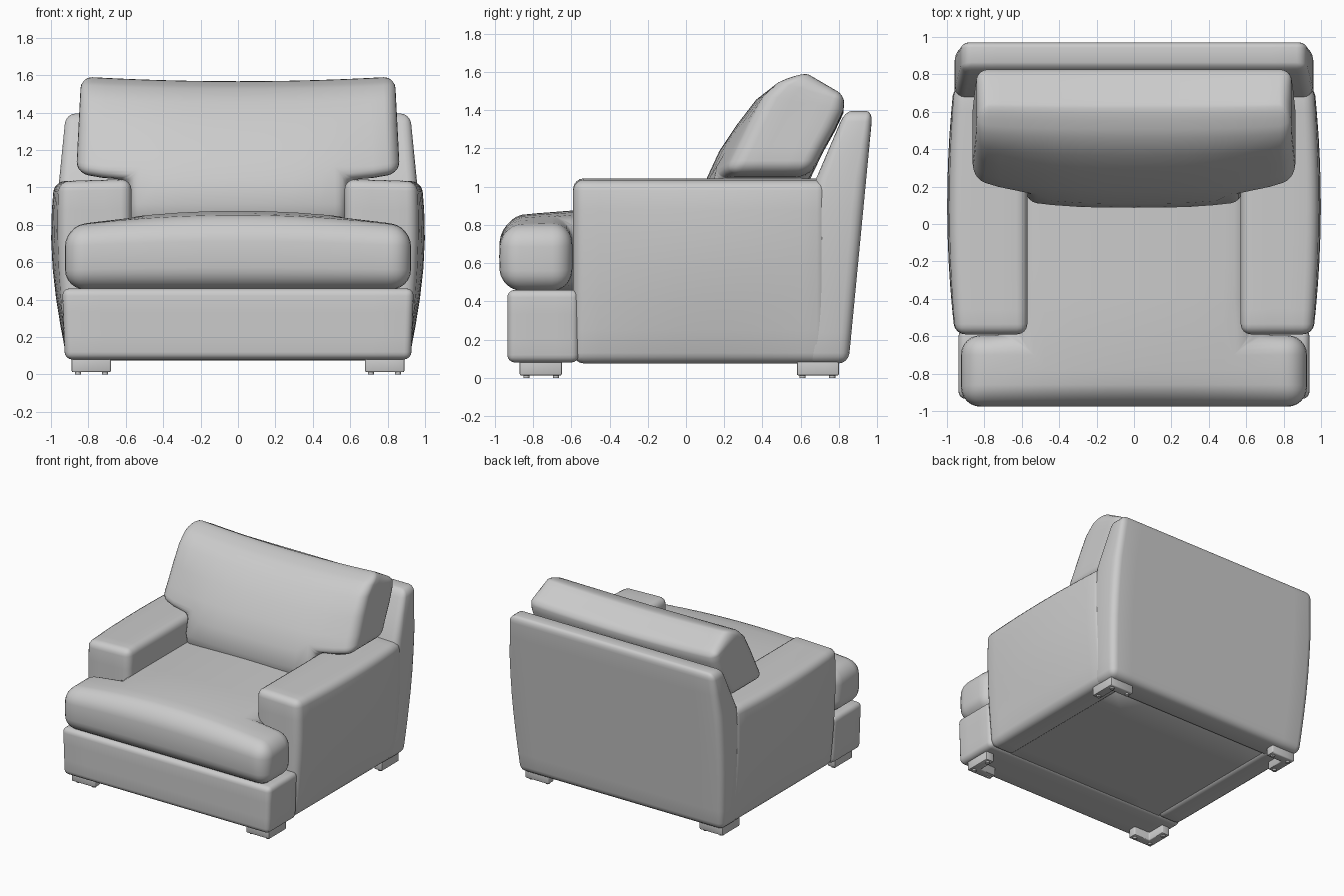
import bpy, bmesh, math
from mathutils import Vector

cube = bpy.data.objects.get("Cube")
if cube:
    bpy.data.objects.remove(cube, do_unlink=True)


def material(name, rgb):
    m = bpy.data.materials.new(name)
    m.use_nodes = True
    m.diffuse_color = (*rgb, 1)
    m.node_tree.nodes["Principled BSDF"].inputs["Base Color"].default_value = (*rgb, 1)
    return m


GREY = material("grey upholstery", (0.6, 0.6, 0.6))


def rows(step, *stops):
    """Split the intervals between stops into even rows of about one step."""
    out = [stops[0]]
    for a, b in zip(stops, stops[1:]):
        n = max(1, round((b - a) / step))
        out += [a + (b - a) * i / n for i in range(1, n + 1)]
    return out


def interp(v, points):
    """Piecewise linear value through (position, value) points."""
    for (a, fa), (b, fb) in zip(points, points[1:]):
        if v <= b:
            break
    return fa + (fb - fa) * (v - a) / (b - a)


def finish(name, bm):
    bmesh.ops.recalc_face_normals(bm, faces=bm.faces)
    mesh = bpy.data.meshes.new(name)
    bm.to_mesh(mesh)
    bm.free()
    mesh.materials.append(GREY)
    ob = bpy.data.objects.new(name, mesh)
    bpy.context.collection.objects.link(ob)
    bpy.ops.object.select_all(action="DESELECT")
    ob.select_set(True)
    bpy.context.view_layer.objects.active = ob
    bpy.ops.object.shade_smooth_by_angle(angle=math.radians(45))
    return ob


def block(name, xs, ys, zs, bevel, shape=None, keep=None, segments=4):
    """Skin the kept cells of a grid, round the sharp edges, then shape it."""
    grid = (xs, ys, zs)
    cells = set()
    for i in range(len(xs) - 1):
        for j in range(len(ys) - 1):
            for k in range(len(zs) - 1):
                mid = [(g[n] + g[n + 1]) / 2 for g, n in zip(grid, (i, j, k))]
                if keep is None or keep(*mid):
                    cells.add((i, j, k))
    bm = bmesh.new()
    verts = {}

    def vert(key):
        if key not in verts:
            verts[key] = bm.verts.new([g[n] for g, n in zip(grid, key)])
        return verts[key]

    for cell in sorted(cells):
        for axis in range(3):
            for side in (0, 1):
                near = list(cell)
                near[axis] += 2 * side - 1
                if tuple(near) in cells:
                    continue
                quad = []
                for a, b in ((0, 0), (1, 0), (1, 1), (0, 1)):
                    key = list(cell)
                    key[axis] += side
                    key[(axis + 1) % 3] += a
                    key[(axis + 2) % 3] += b
                    quad.append(vert(tuple(key)))
                bm.faces.new(quad)
    bmesh.ops.recalc_face_normals(bm, faces=bm.faces)
    sharp = [e for e in bm.edges if e.calc_face_angle(0) > 1]
    bmesh.ops.bevel(bm, geom=sharp, offset=bevel, segments=segments, profile=0.5,
                    affect="EDGES", clamp_overlap=True)
    if shape:
        for v in bm.verts:
            v.co = Vector(shape(*v.co))
    return finish(name, bm)


# Outer half width shared by the arms and the back
def half_width(y, z):
    h = min(max((z - 0.08) / 0.96, 0), 1)
    along = max(0, 1 - ((y - 0.1) / 0.72) ** 2)
    return 0.915 + 0.04 * math.sin(h * 2) + 0.045 * along * math.sin(h * 2.4)


# Arms: hollowed underneath for the base panel, swollen on the outside
for side, label in ((1, "left"), (-1, "right")):
    def arm_shape(x, y, z, s=side):
        w = (x - 0.57) / 0.38
        return s * (0.57 + w * (half_width(y, z) - 0.57)), y, z - 0.012 * w * max(0, z - 0.7) / 0.34

    block(label + "_arm", rows(0.15, 0.57, 0.71, 0.95), rows(0.14, -0.59, 0.74),
          rows(0.16, 0.075, 0.25, 1.045), 0.055, arm_shape,
          lambda x, y, z: x > 0.71 or z > 0.25)

# Back: leaning slab that tapers toward the top
FRONT = [(0.07, 0.62), (0.95, 0.65), (1.04, 0.68), (1.39, 0.83)]


def back_shape(x, y, z):
    rear = 0.85 + 0.125 * (z - 0.075) / 1.3
    front = interp(z, FRONT)
    wide = half_width(0.8, z) + 0.003 - 0.035 * max(0, z - 1.04) / 0.35
    return x * wide, front + y / 0.25 * (rear - front), z


block("back_frame", rows(0.2, -1, 1), rows(0.13, 0, 0.25),
      rows(0.15, 0.075, 1.04, 1.395), 0.055, back_shape)

# Base panel, seat deck and front rail
block("base_panel", rows(0.3, -0.73, 0.73), rows(0.3, -0.75, 0.66),
      rows(0.2, 0.09, 0.46), 0.01, segments=1)
block("front_rail", rows(0.2, -0.94, 0.94), rows(0.12, -0.935, -0.56),
      rows(0.12, 0.08, 0.46), 0.04,
      lambda x, y, z: (x * (0.985 + 0.015 * (z - 0.08) / 0.38), y, z))


# Seat cushion: T-shaped and crowned toward the middle
def seat_shape(x, y, z):
    lift = (z - 0.455) / 0.335
    across = 1 - (x / 0.93) ** 2
    crown = interp(y, [(-1, 0.03), (-0.85, 0.065), (-0.6, 0.085), (0.7, 0.08)])
    swell = 0.012 * math.sin(math.pi * lift) * (1 if y < -0.8 else 0)
    return x, y - swell, z + crown * across * lift


block("seat_cushion", rows(0.17, -0.925, -0.64, 0.64, 0.925),
      rows(0.19, -0.965, -0.595, 0.6), rows(0.17, 0.455, 0.79), 0.105, seat_shape,
      lambda x, y, z: abs(x) < 0.64 or y < -0.595, 6)

# Back cushion: T-shaped, leaning, thick at the base with wings over the arms
REAR = [(0.78, 0.48), (1.04, 0.65), (1.42, 0.82), (1.61, 0.83)]
FACE = [(0.78, 0.12), (0.92, 0.085), (1.05, 0.11), (1.2, 0.18), (1.45, 0.345),
        (1.54, 0.45), (1.61, 0.6)]


def cushion_shape(x, y, z):
    t = 1 - y / 0.4
    out = min(abs(x) / 0.86, 1)
    face = interp(z, FACE) + 0.11 * out ** 3 * min(1, (1.65 - z) / 0.45)
    rear = interp(z, REAR)
    top = max(0, (z - 1.05) / 0.56)
    drop = 0.13 * (1 - t) * top ** 2 + 0.025 * (1 - out ** 2) * top ** 2
    wing = 0.03 * max(0, out - 0.8) / 0.2 * (1 - min(top, 1))
    return x * (1 - 0.03 * top), rear + t * (face - rear), z - drop + wing


block("back_cushion", rows(0.15, -0.865, -0.585, 0.585, 0.865), rows(0.13, 0, 0.4),
      rows(0.14, 0.78, 1.045, 1.61), 0.065, cushion_shape,
      lambda x, y, z: abs(x) < 0.585 or z > 1.045, 5)

# Feet: corner brackets with small round pads
for sx, x_name in ((1, "left"), (-1, "right")):
    for sy, y0, y_name in ((-1, 0.87, "front"), (1, 0.80, "rear")):
        name = y_name + "_" + x_name + "_foot"
        block(name, [0, 0.07, 0.21], [0, 0.07, 0.22], [0.012, 0.1], 0.008,
              lambda x, y, z: (sx * (0.89 - x), sy * (y0 - y), z),
              lambda x, y, z: x < 0.07 or y < 0.07, 2)
        pads = bmesh.new()
        for px, py in ((0.035, 0.035), (0.18, 0.035), (0.035, 0.19)):
            made = bmesh.ops.create_cone(pads, cap_ends=True, segments=16, radius1=0.016,
                                         radius2=0.016, depth=0.016)
            bmesh.ops.translate(pads, verts=made["verts"],
                                vec=(sx * (0.89 - px), sy * (y0 - py), 0.008))
        finish(name + "_pads", pads)
